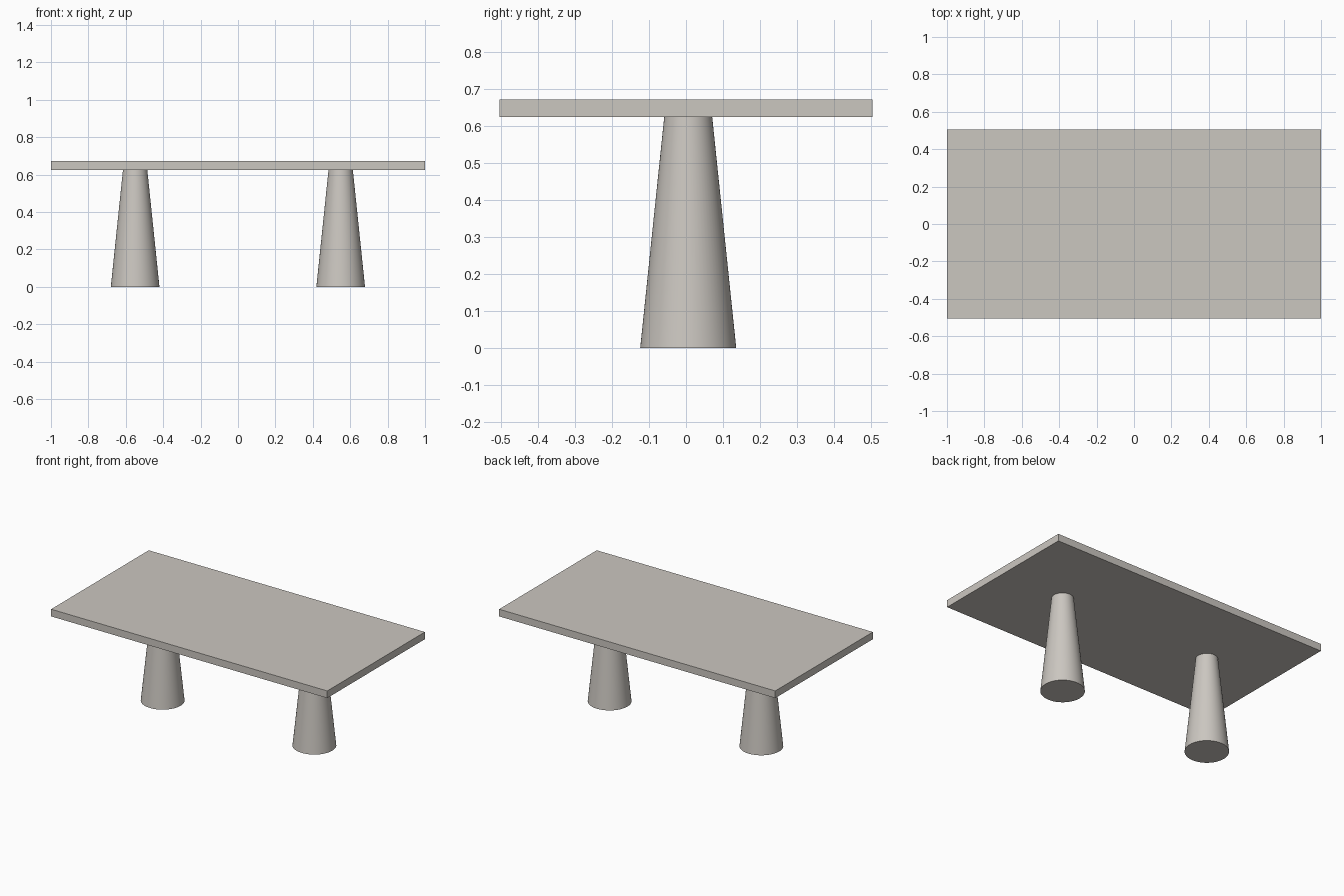
import bpy, math

if "Cube" in bpy.data.objects:
    bpy.data.objects.remove(bpy.data.objects["Cube"])

stone = bpy.data.materials.new("warm light grey")
stone.diffuse_color = (0.60, 0.57, 0.53, 1)
stone.use_nodes = True
stone.node_tree.nodes["Principled BSDF"].inputs["Base Color"].default_value = stone.diffuse_color

SLAB_BOTTOM, SLAB_TOP = 0.625, 0.672


def finish(name):
    obj = bpy.context.object
    obj.name = name
    obj.data.materials.append(stone)
    return obj


# Rectangular table top
bpy.ops.mesh.primitive_cube_add(size=1, location=(0, 0, (SLAB_BOTTOM + SLAB_TOP) / 2))
top = finish("table_top")
top.scale = (2.0, 1.01, SLAB_TOP - SLAB_BOTTOM)
bpy.ops.object.transform_apply(location=False, rotation=False, scale=True)

# Two tapered round pedestals
for name, x in (("left_pedestal", -0.55), ("right_pedestal", 0.549)):
    bpy.ops.mesh.primitive_cone_add(vertices=64, radius1=0.13, radius2=0.065,
                                    depth=SLAB_BOTTOM, location=(x, 0.006, SLAB_BOTTOM / 2))
    finish(name)
    bpy.ops.object.shade_smooth_by_angle(angle=math.radians(30))
